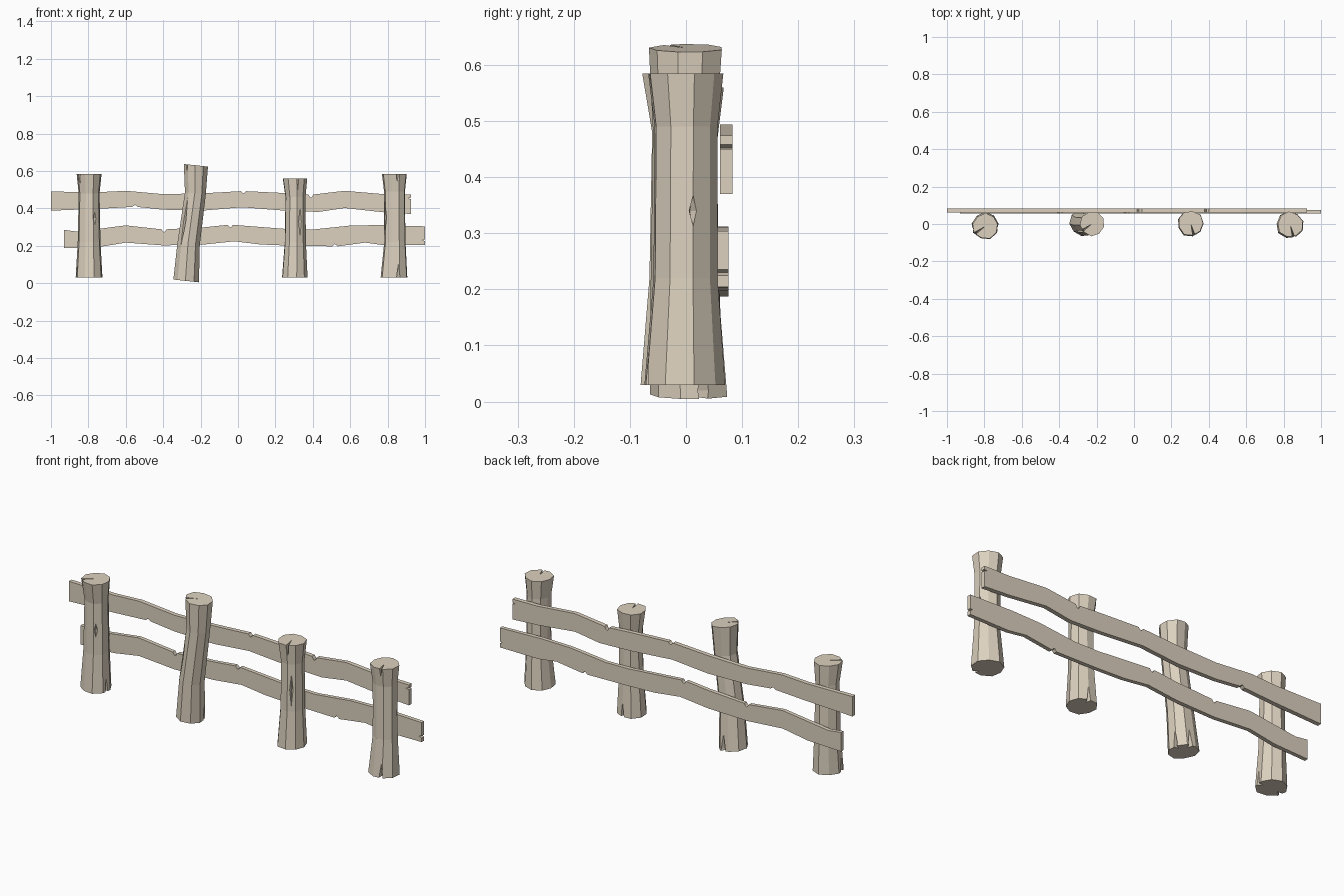
import bpy, bmesh
from math import sin, cos, pi, radians
from mathutils import Vector

if "Cube" in bpy.data.objects:
    bpy.data.objects.remove(bpy.data.objects["Cube"])

wood = bpy.data.materials.new("pale_wood")
wood.diffuse_color = (0.72, 0.64, 0.52, 1)
wood.use_nodes = True
wood.node_tree.nodes["Principled BSDF"].inputs["Base Color"].default_value = wood.diffuse_color
SIDES = 9


def finish(name, bm):
    bmesh.ops.recalc_face_normals(bm, faces=bm.faces)
    me = bpy.data.meshes.new(name)
    bm.to_mesh(me)
    bm.free()
    me.materials.append(wood)
    ob = bpy.data.objects.new(name, me)
    bpy.context.collection.objects.link(ob)
    return ob


def axis_at(rings, z):
    """Centre and radius of a log at height z."""
    for a, b in zip(rings, rings[1:]):
        if z <= b[0]:
            break
    t = (z - a[0]) / (b[0] - a[0])
    return [p + (q - p) * t for p, q in zip(a[1:], b[1:])]


def post(name, rings, turn, cracks, tilt=0.0):
    # log: faceted loft through rings of (z, x, y, radius)
    bm = bmesh.new()
    loops = []
    for z, cx, cy, r in rings:
        loop = []
        for i in range(SIDES):
            a = 2 * pi * i / SIDES + radians(turn)
            k = r * (1 + 0.04 * sin(i * 2.3 + turn))
            loop.append(bm.verts.new((cx + k * cos(a), cy + k * sin(a), z + tilt * k * cos(a))))
        loops.append(loop)
    for lo, hi in zip(loops, loops[1:]):
        for i in range(SIDES):
            j = (i + 1) % SIDES
            bm.faces.new((lo[i], lo[j], hi[j], hi[i]))
    bm.faces.new(loops[0][::-1])
    bm.faces.new(loops[-1])
    ob = finish(name, bm)

    # cracks: slim diamonds (angle, z, half length, half width, depth) cut from the bark
    bm = bmesh.new()
    for ang, z, half, wid, deep in cracks:
        cx, cy, r = axis_at(rings, z)
        a = radians(ang)
        out, side = Vector((cos(a), sin(a), 0)), Vector((-sin(a), cos(a), 0))
        c = Vector((cx, cy, z)) + out * r * 0.97
        lean = Vector(((axis_at(rings, z + .01)[0] - axis_at(rings, z - .01)[0]) / .02, 0, 1))
        eq = [bm.verts.new(c + d) for d in (out * deep, side * wid, -out * deep, -side * wid)]
        up, dn = bm.verts.new(c + lean * half), bm.verts.new(c - lean * half)
        for i in range(4):
            j = (i + 1) % 4
            bm.faces.new((eq[i], eq[j], up))
            bm.faces.new((eq[j], eq[i], dn))
    cutter = finish("crack_cutter", bm)
    cutter.hide_render = True
    mod = ob.modifiers.new("cracks", 'BOOLEAN')
    mod.operation = 'DIFFERENCE'
    mod.solver = 'EXACT'
    mod.object = cutter
    dg = bpy.context.evaluated_depsgraph_get()
    me = bpy.data.meshes.new_from_object(ob.evaluated_get(dg))
    ob.modifiers.clear()
    ob.data = me
    bpy.data.objects.remove(cutter)


def rail(name, top, bottom, y0, y1):
    # plank: wavy outline in x-z, extruded through its thickness
    bm = bmesh.new()
    f = bm.faces.new([bm.verts.new((x, y0, z)) for x, z in top + bottom[::-1]])
    ext = bmesh.ops.extrude_face_region(bm, geom=[f])
    moved = [v for v in ext["geom"] if isinstance(v, bmesh.types.BMVert)]
    bmesh.ops.translate(bm, verts=moved, vec=(0, y1 - y0, 0))
    finish(name, bm)


def notch(x, z, d):
    """Small V-shaped chip in an edge."""
    return [(x - .014, z), (x - .003, z - d), (x + .006, z - d * .7), (x + .012, z)]


# four posts
post("post_1", [(.03, -.795, -.01, .073), (.22, -.795, -.005, .062),
                (.48, -.795, -.005, .057), (.585, -.795, -.012, .068)], 10,
     [(-60, .345, .035, .009, .02), (215, .585, .06, .006, .065),
      (195, .03, .09, .010, .03), (-10, .03, .09, .010, .03)])
post("post_2", [(.012, -.275, .008, .07), (.21, -.262, .0, .061),
                (.48, -.226, .0, .057), (.63, -.223, .002, .066)], 25,
     [(225, .33, .14, .009, .025), (215, .63, .05, .006, .06),
      (80, .02, .10, .012, .03), (20, .02, .08, .010, .03)], -.11)
post("post_3", [(.03, .302, .002, .07), (.22, .305, .003, .058),
                (.46, .306, .003, .055), (.56, .303, .004, .067)], 0,
     [(-60, .33, .09, .009, .025), (-75, .56, .07, .006, .06),
      (80, .03, .09, .010, .03)])
post("post_4", [(.03, .833, -.005, .073), (.22, .838, -.003, .058),
                (.49, .836, -.002, .057), (.585, .835, -.003, .068)], 15,
     [(212, .35, .10, .010, .025), (-75, .585, .05, .006, .06),
      (-70, .03, .09, .010, .03), (15, .34, .032, .007, .02)])

# two horizontal rails with chips and end splits
rail("upper_rail",
     [(-1, .49), (-.87, .488), (-.74, .487), (-.6, .494), (-.4, .476), (-.18, .481)]
     + notch(.03, .492, .012) + [(.25, .482)] + notch(.39, .474, .018)
     + [(.57, .494), (.78, .476), (.925, .474), (.925, .458), (.908, .453), (.925, .45)],
     [(-1, .388), (-.74, .398)] + notch(-.55, .408, -.01)
     + [(-.4, .393), (-.18, .389), (.02, .406), (.25, .388), (.43, .381),
        (.57, .402), (.78, .379), (.925, .37)], .061, .083)
rail("lower_rail",
     [(-.93, .285), (-.86, .276), (-.6, .309)] + notch(-.395, .288, .015)
     + [(-.18, .299)] + notch(-.04, .312, .014)
     + [(.27, .289), (.4, .287), (.6, .308), (.76, .311), (1, .304), (1, .235), (.985, .23), (1, .225)],
     [(-.93, .187), (-.74, .194), (-.6, .217), (-.4, .202), (-.18, .207), (-.02, .224),
      (.12, .207), (.27, .201)] + notch(.52, .197, -.012)
     + [(.68, .217), (.78, .203), (1, .204)], .056, .076)
